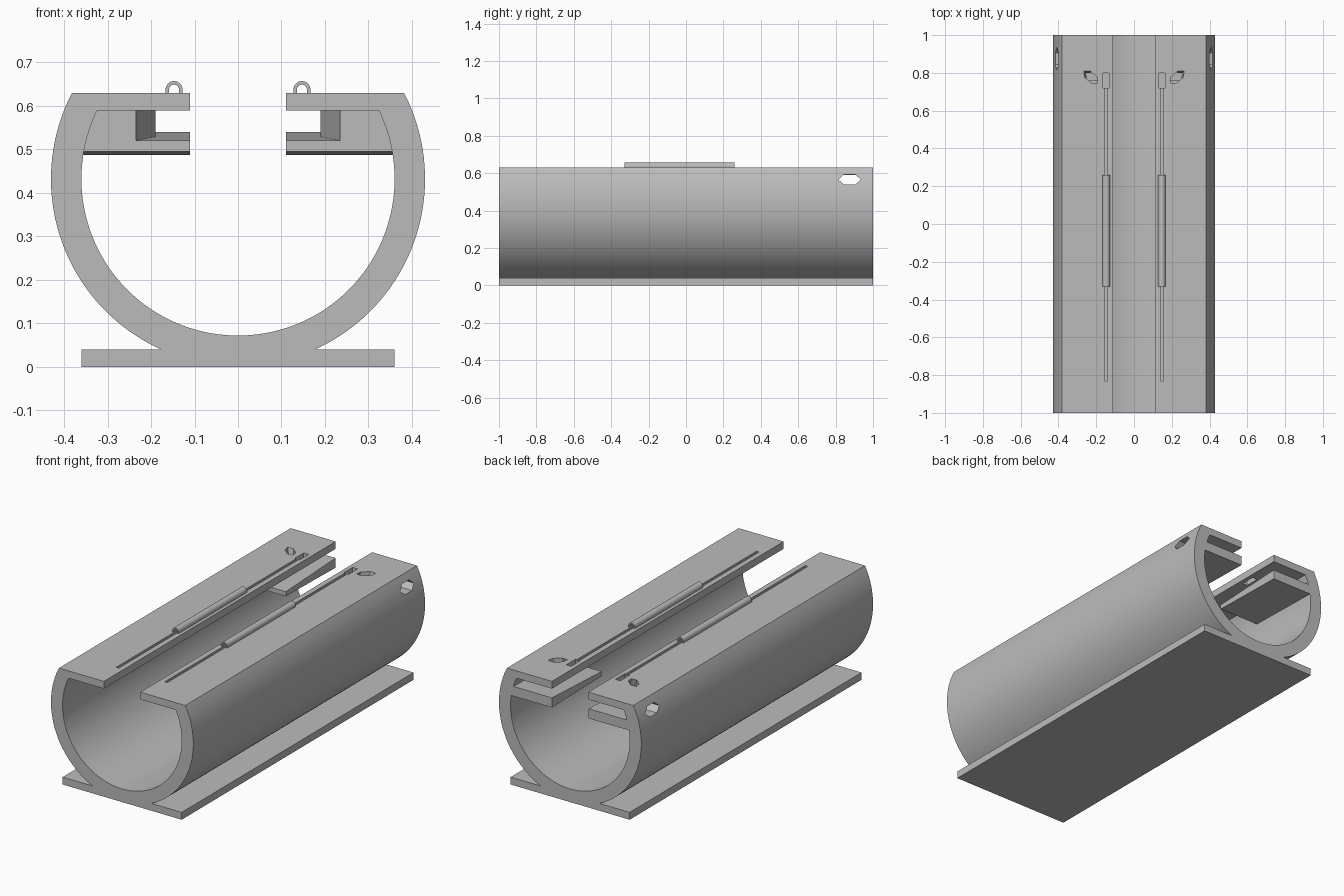
import bpy, bmesh, math
from mathutils import Matrix, Vector

if "Cube" in bpy.data.objects:
    bpy.data.objects.remove(bpy.data.objects["Cube"])

grey = bpy.data.materials.new("light grey")
grey.use_nodes = True
grey.diffuse_color = (0.5, 0.5, 0.5, 1)
grey.node_tree.nodes["Principled BSDF"].inputs["Base Color"].default_value = (0.5, 0.5, 0.5, 1)

CENTRE, OUTER, INNER = 0.432, 0.43, 0.36     # barrel height and radii
TOP, CEILING, BASE, LIP = 0.63, 0.59, 0.04, 0.11


def loft(name, start, end):
    """Solid between two matching closed outlines of 3D points."""
    bm = bmesh.new()
    a = [bm.verts.new(p) for p in start]
    b = [bm.verts.new(p) for p in end]
    bm.faces.new(a)
    bm.faces.new(b[::-1])
    for i in range(len(a)):
        j = (i + 1) % len(a)
        bm.faces.new((a[i], b[i], b[j], a[j]))
    bmesh.ops.recalc_face_normals(bm, faces=bm.faces)
    mesh = bpy.data.meshes.new(name)
    bm.to_mesh(mesh)
    bm.free()
    ob = bpy.data.objects.new(name, mesh)
    bpy.context.collection.objects.link(ob)
    mesh.materials.append(grey)
    return ob


def along_y(name, outline, y0, y1):
    return loft(name, [(x, y0, z) for x, z in outline], [(x, y1, z) for x, z in outline])


def box(name, x0, x1, y0, y1, z0, z1):
    return along_y(name, [(x0, z0), (x1, z0), (x1, z1), (x0, z1)], y0, y1)


def arc(radius, a0, a1, steps, cx=0, cz=CENTRE):
    return [(cx + radius * math.cos(a0 + (a1 - a0) * i / steps),
             cz + radius * math.sin(a0 + (a1 - a0) * i / steps)) for i in range(steps + 1)]


def angle_at(z, radius):
    return math.asin((z - CENTRE) / radius)


def cut(target, cutter):
    cutter.hide_render = True
    mod = target.modifiers.new("cut", 'BOOLEAN')
    mod.operation, mod.object, mod.solver = 'DIFFERENCE', cutter, 'EXACT'
    bpy.context.view_layer.objects.active = target
    bpy.ops.object.modifier_apply(modifier=mod.name)
    bpy.data.objects.remove(cutter)


def smooth(ob):
    bpy.ops.object.select_all(action='DESELECT')
    ob.select_set(True)
    bpy.context.view_layer.objects.active = ob
    bpy.ops.object.shade_smooth_by_angle(angle=math.radians(30))


# Slotted barrel and foot plate as one extruded section
half = [(INNER, 0), (INNER, BASE)]
half += arc(OUTER, angle_at(BASE, OUTER), angle_at(TOP, OUTER), 40)
half += [(LIP, TOP), (LIP, CEILING)]
half += arc(INNER, angle_at(CEILING, INNER), -math.pi / 2, 48)
outline = half + [(-x, z) for x, z in half[-2::-1]]
barrel = along_y("barrel_with_foot", outline, -1, 1)

for side, label in ((1, "left"), (-1, "right")):
    # Hexagonal hole through the outer wall
    hexagon = [(0.06, 0), (0.03, 0.027), (-0.03, 0.027), (-0.06, 0), (-0.03, -0.027), (0.03, -0.027)]
    cut(barrel, loft("wall_hole",
                     [(side * 0.25, 0.875 + y, 0.566 + z) for y, z in hexagon],
                     [(side * 0.5, 0.875 + y, 0.566 + z) for y, z in hexagon]))
    # Wire groove and the slot at its end
    cut(barrel, box("groove", side * 0.139, side * 0.155, -0.83, 0.75, 0.62, 0.7))
    cut(barrel, box("slot", side * 0.133, side * 0.163, 0.72, 0.8, 0.55, 0.7))
    # Slanted diagonal hole in the deck
    turn = Matrix.Rotation(side * math.radians(40), 3, 'Z')
    rings = [[turn @ Vector((y * 0.8 + shift, z * 0.8, 0)) + Vector((side * 0.225, 0.775, height))
              for y, z in hexagon] for shift, height in ((-side * 0.02, 0.56), (side * 0.02, 0.67))]
    cut(barrel, loft("deck_hole", *rings))

    # Tapered shelf under the deck at the back
    shelf = []
    for y, low, high in ((0.57, 0.495, 0.52), (1, 0.487, 0.54)):
        shelf.append([(side * x, y, z) for x, z in
                      ((LIP, low), (0.365, low), (0.35, high), (LIP, high))])
    loft(label + "_shelf", *shelf)

    # Angled guide wall between shelf and deck
    wall = []
    for y, inner, floor in ((0.57, 0.235, 0.515), (0.76, 0.19, 0.525)):
        wall.append([(side * x, y, z) for x, z in
                     ((inner, floor), (0.355, floor), (0.33, CEILING), (inner, CEILING))])
    loft(label + "_guide_wall", *wall)

    # Arched sleeve over the groove
    cx, cz = side * 0.147, 0.6375
    arch = [(cx + 0.0195, 0.629)] + arc(0.0195, 0, math.pi, 16, cx, cz) + [(cx - 0.0195, 0.629)]
    arch += [(cx - 0.0115, 0.629)] + arc(0.0115, math.pi, 0, 16, cx, cz) + [(cx + 0.0115, 0.629)]
    smooth(along_y(label + "_sleeve", arch, -0.33, 0.26))

smooth(barrel)
